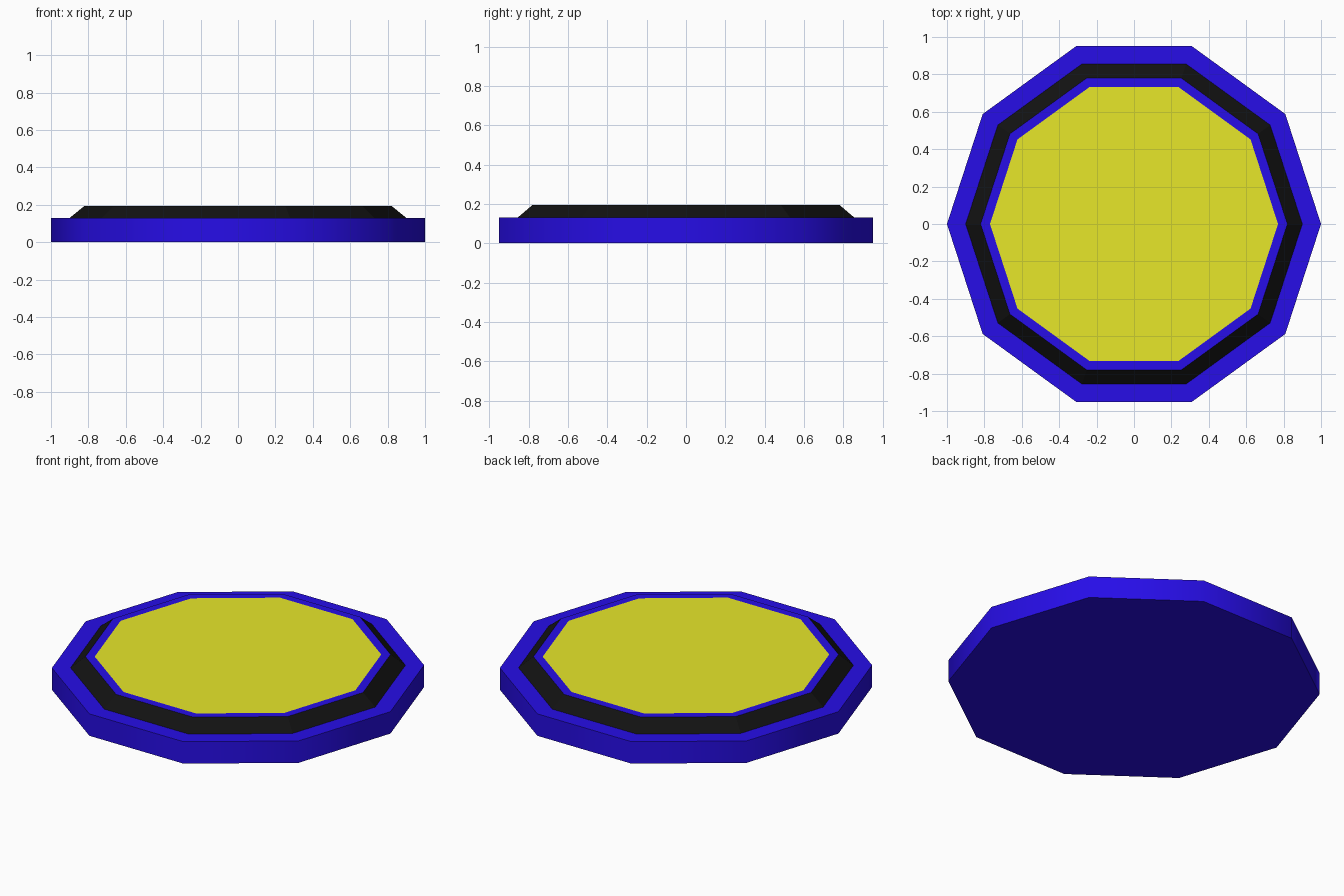
import bpy, bmesh, math

cube = bpy.data.objects.get("Cube")
if cube:
    bpy.data.objects.remove(cube)

SIDES = 10


def material(name, rgb):
    m = bpy.data.materials.new(name)
    m.use_nodes = True
    m.diffuse_color = (*rgb, 1)
    m.node_tree.nodes["Principled BSDF"].inputs["Base Color"].default_value = (*rgb, 1)
    return m


blue = material("deep blue", (0.02, 0.004, 0.8))
black = material("window black", (0.006, 0.006, 0.006))
yellow = material("panel yellow", (0.8, 0.8, 0.023))


def ring_stack(name, profile, mats):
    """Stack ten-sided rings of (radius, height), capped at both ends."""
    bm = bmesh.new()
    rings = []
    for radius, z in profile:
        angles = [2 * math.pi * i / SIDES for i in range(SIDES)]
        rings.append([bm.verts.new((radius * math.cos(a), radius * math.sin(a), z))
                      for a in angles])
    bands = []
    for low, high in zip(rings, rings[1:]):
        bands.append([bm.faces.new((low[i], low[(i + 1) % SIDES],
                                    high[(i + 1) % SIDES], high[i]))
                      for i in range(SIDES)])
    bm.faces.new(rings[0][::-1])
    top = bm.faces.new(rings[-1])
    obj = bpy.data.objects.new(name, bpy.data.meshes.new(name))
    bpy.context.collection.objects.link(obj)
    for m in mats:
        obj.data.materials.append(m)
    return obj, bm, bands, top


def finish(obj, bm):
    bm.to_mesh(obj.data)
    bm.free()
    bpy.ops.object.select_all(action="DESELECT")
    obj.select_set(True)
    bpy.context.view_layer.objects.active = obj
    bpy.ops.object.shade_smooth_by_angle(angle=math.radians(38))


# Thick base slab
obj, bm, bands, top = ring_stack("base", [(1, 0), (1, 0.13)], [blue])
finish(obj, bm)

# Sloped rim with an inset window on every side and a panel on top
obj, bm, bands, top = ring_stack("window_rim", [(0.9, 0.13), (0.82, 0.195), (0.77, 0.195)],
                                 [blue, black, yellow])
top.material_index = 2
bmesh.ops.inset_individual(bm, faces=bands[0], thickness=0.019, use_even_offset=True)
for window in bands[0]:
    window.material_index = 1
finish(obj, bm)
